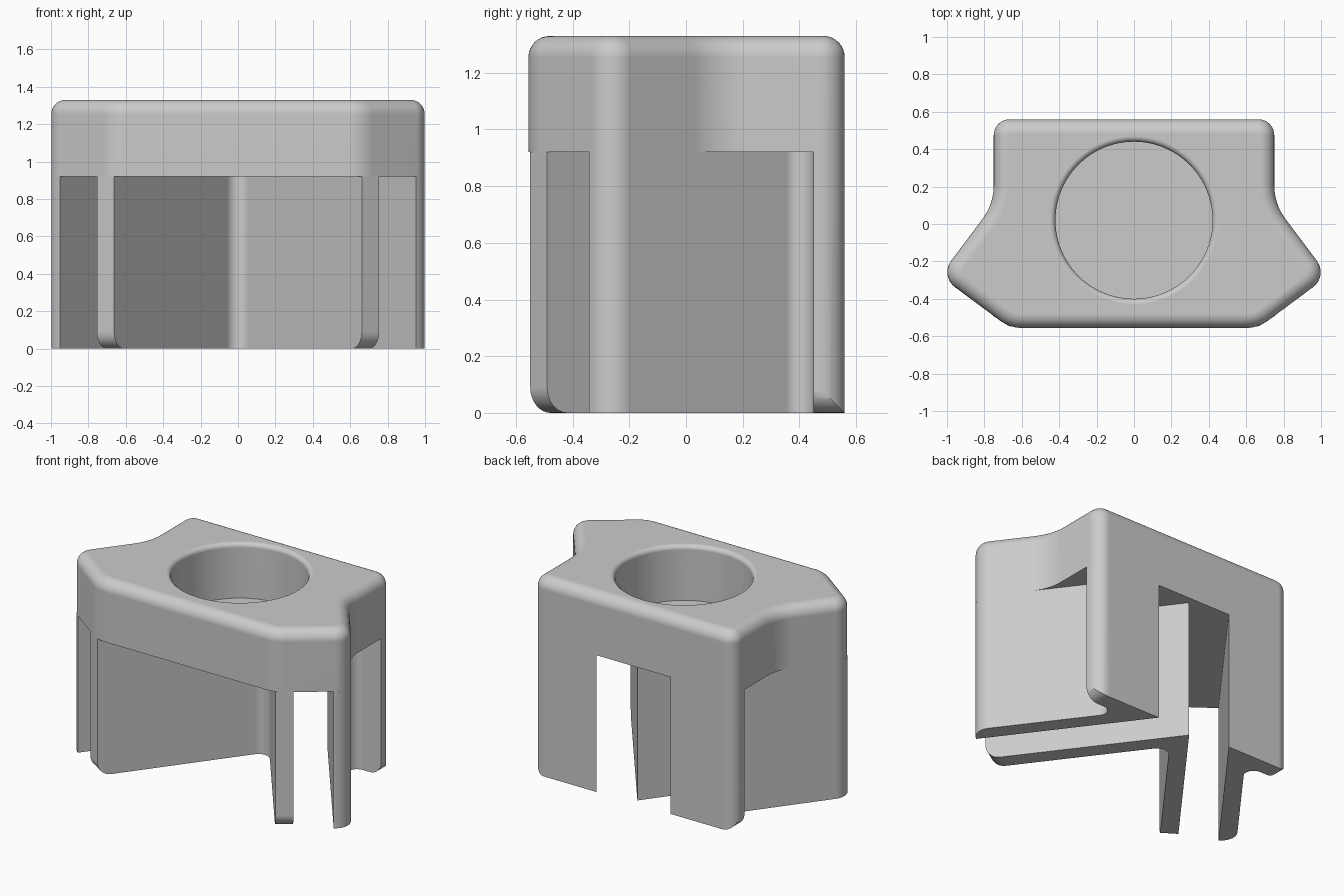
import bpy, bmesh, math
from mathutils import Vector

cube = bpy.data.objects.get("Cube")
if cube:
    bpy.data.objects.remove(cube, do_unlink=True)

TONE = (0.6, 0.6, 0.6, 1)
grey = bpy.data.materials.new("light grey")
grey.use_nodes = True
grey.diffuse_color = TONE
grey.node_tree.nodes["Principled BSDF"].inputs["Base Color"].default_value = TONE

TOP, UNDER = 1.33, 0.92          # cap top and underside
BACK, FRONT = 0.56, -0.556


def rounded(corners, steps=8):
    """Closed outline from (x, y, radius) corners, each filleted by its radius."""
    out = []
    for i, (x, y, r) in enumerate(corners):
        p = Vector((x, y))
        if r == 0:
            out.append(p)
            continue
        a = (Vector(corners[i - 1][:2]) - p).normalized()
        b = (Vector(corners[(i + 1) % len(corners)][:2]) - p).normalized()
        half = a.angle(b) / 2
        centre = p + (a + b).normalized() * r / math.sin(half)
        start = (p + a * r / math.tan(half) - centre).normalized()
        end = (p + b * r / math.tan(half) - centre).normalized()
        for k in range(steps + 1):
            out.append(centre + r * start.slerp(end, k / steps))
    return out


def mirrored(corners):
    """Add the -x half of an outline given from front to back on +x."""
    return corners + [(-x, y, r) for x, y, r in reversed(corners) if x > 0]


def finish(name, bm):
    bmesh.ops.recalc_face_normals(bm, faces=bm.faces)
    mesh = bpy.data.meshes.new(name)
    bm.to_mesh(mesh)
    bm.free()
    mesh.materials.append(grey)
    obj = bpy.data.objects.new(name, mesh)
    bpy.context.collection.objects.link(obj)
    return obj


def prism(points, z0, z1):
    bm = bmesh.new()
    low = [bm.verts.new((p.x, p.y, z0)) for p in points]
    high = [bm.verts.new((p.x, p.y, z1)) for p in points]
    bm.faces.new(low)
    bm.faces.new(high)
    for i in range(len(points)):
        j = (i + 1) % len(points)
        bm.faces.new((low[i], low[j], high[j], high[i]))
    bmesh.ops.recalc_face_normals(bm, faces=bm.faces)
    return bm


def activate(obj):
    bpy.ops.object.select_all(action='DESELECT')
    obj.select_set(True)
    bpy.context.view_layer.objects.active = obj


def cut(obj, cutter):
    cutter.hide_render = True
    mod = obj.modifiers.new("cut", 'BOOLEAN')
    mod.operation, mod.solver, mod.object = 'DIFFERENCE', 'EXACT', cutter
    activate(obj)
    bpy.ops.object.modifier_apply(modifier=mod.name)
    bpy.data.objects.remove(cutter, do_unlink=True)


def smooth(obj):
    activate(obj)
    bpy.ops.object.shade_smooth_by_angle(angle=math.radians(30))
    mod = obj.modifiers.new("normals", 'WEIGHTED_NORMAL')
    mod.keep_sharp = True


def slant(u, v):
    """Point in the slanted frame: u across the walls, v along them to the back."""
    return (0.8 * u - 0.6 * v, 0.6 * u + 0.8 * v)


EDGE = -0.845                    # v of the slanted front edges
OUTER, SLOT, RIB, RECESS = 0.664, 0.556, 0.31, 0.2   # u of the wall faces


def wall_x(u, y):
    return (u - 0.6 * y) / 0.8


# Cap with rounded top edge
outline = mirrored([
    (0.663, FRONT, 0.2),
    (*slant(OUTER, EDGE), 0.1),
    (0.75, (OUTER - 0.8 * 0.75) / 0.6, 0.3),
    (0.75, BACK, 0.085),
])
bm = prism(rounded(outline), UNDER, TOP)
rim = [e for e in bm.edges if all(v.co.z > TOP - 0.001 for v in e.verts)]
bmesh.ops.bevel(bm, geom=rim, offset=0.075, segments=8, profile=0.5,
                affect='EDGES', clamp_overlap=False)
cap = finish("cap", bm)

# Round socket with a softened rim
lip = 0.03
profile = [(0.42, 0.96)]
for k in range(6):
    a = math.pi / 2 * k / 5
    profile.append((0.42 + lip * (1 - math.cos(a)), TOP - lip + lip * math.sin(a)))
profile.append((0.42 + lip, TOP + 0.1))
bm = bmesh.new()
count = 96
rings = [[bm.verts.new((r * math.cos(t), 0.02 + r * math.sin(t), z))
          for t in (2 * math.pi * i / count for i in range(count))] for r, z in profile]
for lower, upper in zip(rings, rings[1:]):
    for i in range(count):
        j = (i + 1) % count
        bm.faces.new((lower[i], lower[j], upper[j], upper[i]))
bm.faces.new(rings[0])
bm.faces.new(rings[-1])
cut(cap, finish("socket_cutter", bm))
smooth(cap)

# Inner V-shaped wall, open to the front
vee = [
    (*slant(RECESS, EDGE + 0.008), 0),
    (*slant(RIB, EDGE), 0),
    (0, RIB / 0.6, 0),
]
corners = mirrored(vee) + [(0, RECESS / 0.6, 0.07)]
bm = prism(rounded(corners), 0, UNDER)
toes = [e for e in bm.edges if all(v.co.z < 0.001 and v.co.y < -0.4 for v in e.verts)
        and e.verts[0].co.x * e.verts[1].co.x > 0]
bmesh.ops.bevel(bm, geom=toes, offset=0.09, segments=8, profile=0.5, affect='EDGES')
smooth(finish("inner_v_wall", bm))

# Outer slanted walls with their back plates
shelf = 0.45
corners = [
    (*slant(SLOT, EDGE), 0),
    (*slant(OUTER, EDGE), 0.1),
    (wall_x(OUTER, shelf), shelf, 0.06),
    (0.75, shelf, 0),
    (0.75, BACK, 0.085),
    (wall_x(SLOT, BACK), BACK, 0),
]
wall = finish("outer_walls", prism(rounded(corners), 0, UNDER))

# Rounded lower side corner of the back plate
r = 0.085
bm = bmesh.new()
arc = [(0.75 - r + r * math.sin(a), r - r * math.cos(a))
       for a in (math.pi / 2 * k / 8 for k in range(9))]
section = arc + [(0.85, r), (0.85, -0.05), (0.75 - r, -0.05)]
near = [bm.verts.new((x, 0.4, z)) for x, z in section]
far = [bm.verts.new((x, 0.65, z)) for x, z in section]
bm.faces.new(near)
bm.faces.new(far)
for i in range(len(section)):
    j = (i + 1) % len(section)
    bm.faces.new((near[i], near[j], far[j], far[i]))
cut(wall, finish("corner_cutter", bm))
smooth(wall)
mirror = wall.modifiers.new("mirror", 'MIRROR')
mirror.use_axis[0] = True
mirror.use_mirror_merge = False
